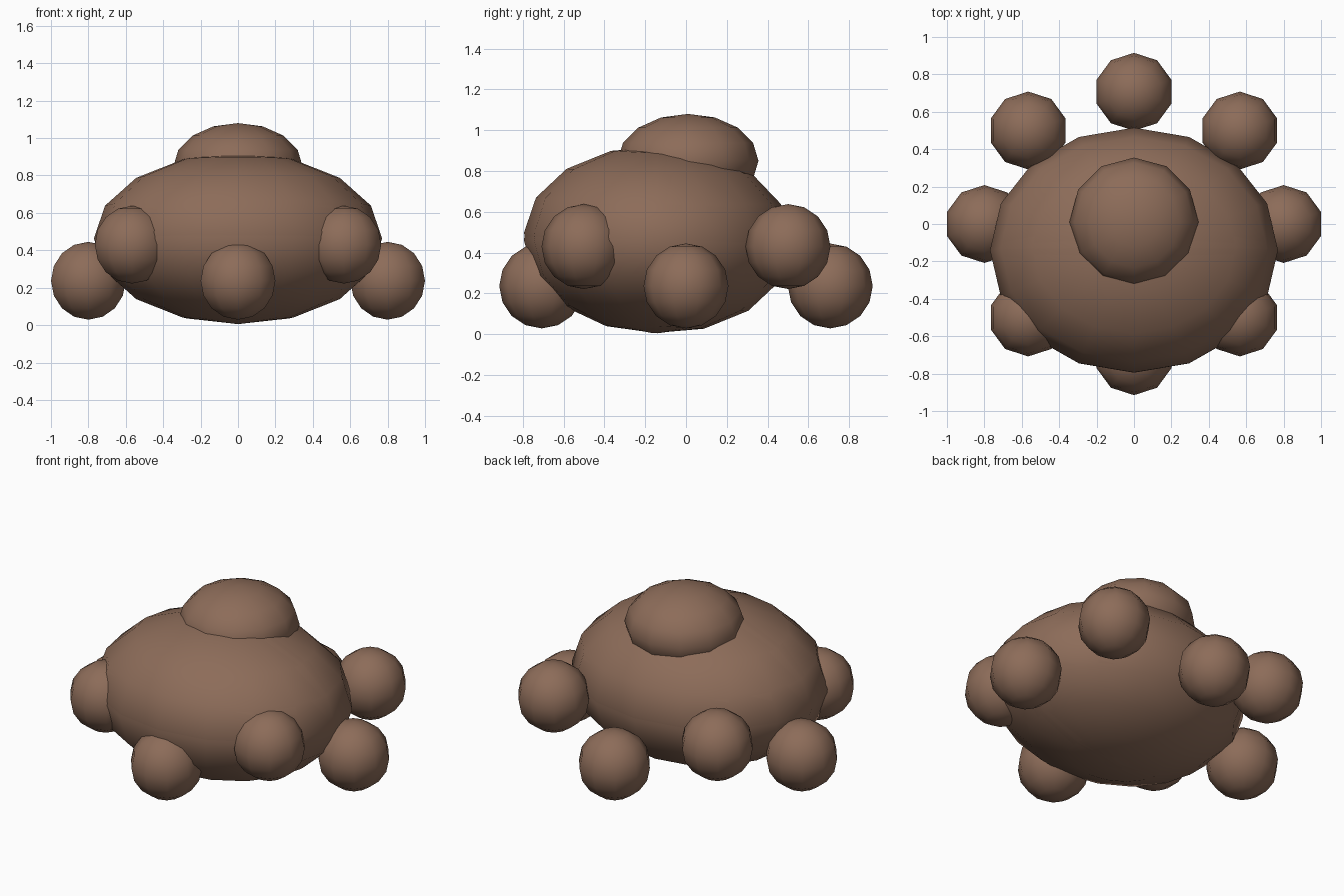
import bpy
import bmesh
from math import radians, sin, cos, pi
from mathutils import Matrix

default = bpy.data.objects.get("Cube")
if default:
    bpy.data.objects.remove(default)

# One brown for everything
brown = bpy.data.materials.new("brown")
brown.use_nodes = True
colour = (0.265, 0.15, 0.1, 1)
brown.diffuse_color = colour
brown.node_tree.nodes["Principled BSDF"].inputs["Base Color"].default_value = colour


def ellipsoid(name, centre, radii, segments, tilt=0):
    """Smooth low-poly ball scaled to the given radii, tilted about x."""
    bm = bmesh.new()
    bmesh.ops.create_uvsphere(bm, u_segments=segments, v_segments=8, radius=1)
    bm.transform(Matrix.Rotation(tilt, 4, "X") @ Matrix.Diagonal((*radii, 1)))
    for face in bm.faces:
        face.smooth = True
    mesh = bpy.data.meshes.new(name)
    bm.to_mesh(mesh)
    bm.free()
    mesh.materials.append(brown)
    obj = bpy.data.objects.new(name, mesh)
    obj.location = centre
    bpy.context.collection.objects.link(obj)
    return obj


# Body and a slightly tilted shell that overlaps it
body_centre = (0, -0.14, 0.463)
body_radii = (0.77, 0.655, 0.458)
ellipsoid("body", body_centre, body_radii, 16)
ellipsoid("body_shell", body_centre, body_radii, 16, radians(-3))

# Domed head on top
ellipsoid("head", (0, 0.01, 0.85), (0.345, 0.345, 0.23), 12)

# Ring of eight round feet, the diagonal ones raised
names = ("left", "back_left", "back", "back_right",
         "right", "front_right", "front", "front_left")
for i, side in enumerate(names):
    angle = i * pi / 4
    height = 0.43 if i % 2 else 0.237
    ellipsoid(side + "_foot", (0.8 * cos(angle), 0.707 * sin(angle), height),
              (0.21, 0.208, 0.208), 10)
